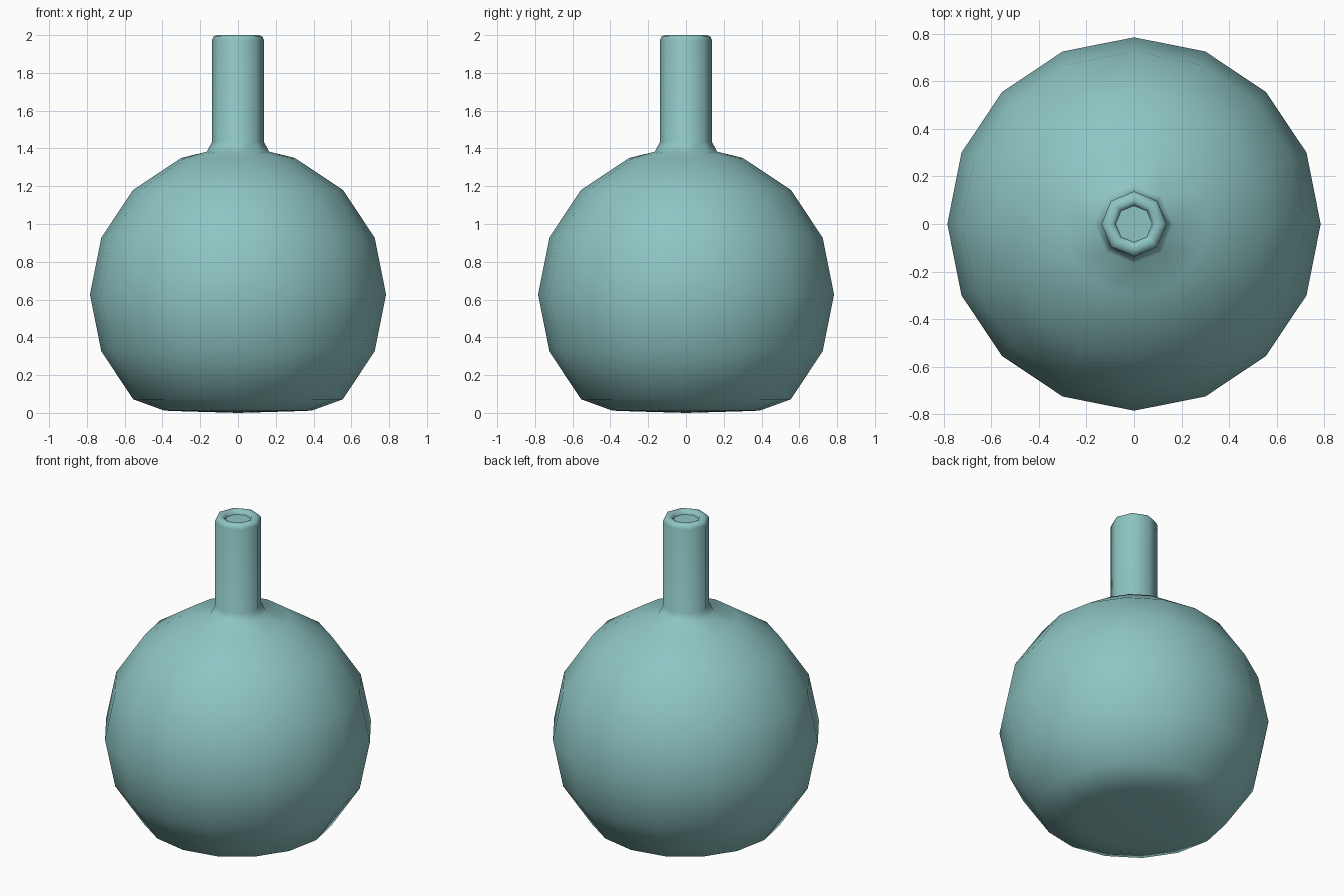
import bpy, bmesh, math

if "Cube" in bpy.data.objects:
    bpy.data.objects.remove(bpy.data.objects["Cube"])

bm = bmesh.new()

def ring(r, z, n):
    return [bm.verts.new((r * math.cos(2 * math.pi * i / n), r * math.sin(2 * math.pi * i / n), z))
            for i in range(n)]

def loft(rings):
    for a, b in zip(rings, rings[1:]):
        n = len(a)
        for i in range(n):
            j = (i + 1) % n
            bm.faces.new((a[i], a[j], b[j], b[i]))

# Round belly, 16 sides
belly = [ring(r, z, 16) for r, z in [
    (0.28, 0.008), (0.39, 0.012), (0.555, 0.072), (0.724, 0.327), (0.784, 0.627),
    (0.724, 0.927), (0.555, 1.181), (0.30, 1.35)]]
loft(belly)
base = bm.verts.new((0, 0, 0))
for i in range(16):
    bm.faces.new((base, belly[0][(i + 1) % 16], belly[0][i]))

# Neck with rolled lip and sunken mouth, 8 sides
neck = [ring(r, z, 8) for r, z in [
    (0.165, 1.383), (0.137, 1.435), (0.137, 1.975), (0.130, 1.992), (0.112, 2.0),
    (0.095, 2.0), (0.082, 1.992), (0.077, 1.975)]]
loft(neck)
bm.faces.new(neck[-1])

# Shoulder joining 16 sides to 8
top, foot = belly[-1], neck[0]
for i in range(8):
    a, b, c = top[2 * i], top[2 * i + 1], top[(2 * i + 2) % 16]
    p, q = foot[i], foot[(i + 1) % 8]
    bm.faces.new((a, b, p))
    bm.faces.new((b, q, p))
    bm.faces.new((b, c, q))

bmesh.ops.recalc_face_normals(bm, faces=bm.faces)
mesh = bpy.data.meshes.new("flask")
bm.to_mesh(mesh)
bm.free()
flask = bpy.data.objects.new("flask", mesh)
bpy.context.collection.objects.link(flask)

# Coloured glass
mat = bpy.data.materials.new("teal_glass")
mat.diffuse_color = (0.27, 0.56, 0.55, 1)
mat.use_nodes = True
mat.node_tree.nodes["Principled BSDF"].inputs["Base Color"].default_value = mat.diffuse_color
mesh.materials.append(mat)

bpy.context.view_layer.objects.active = flask
flask.select_set(True)
bpy.ops.object.shade_smooth_by_angle(angle=math.radians(60))
